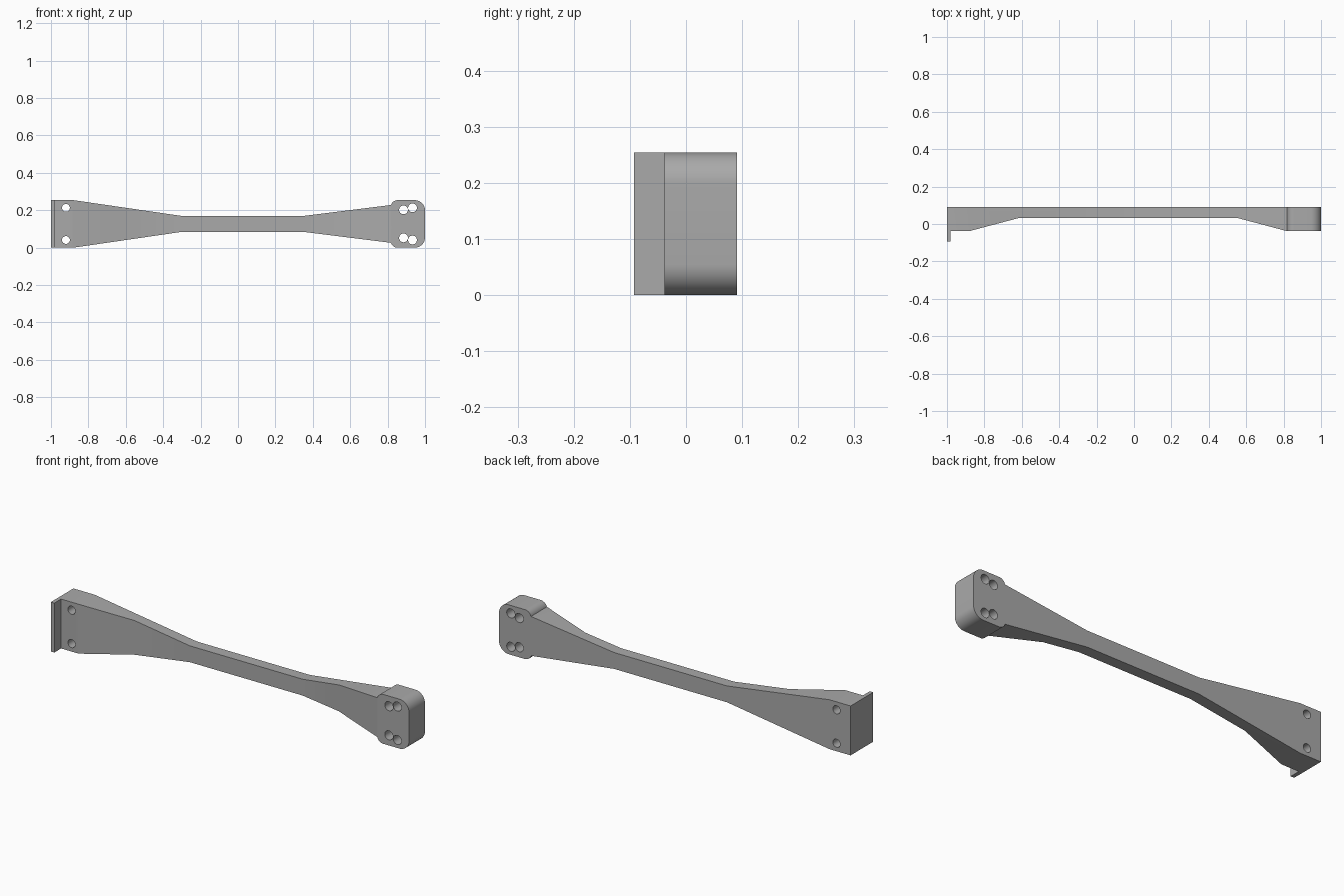
import bpy, bmesh
from math import cos, sin, pi, radians
from mathutils import Vector

cube = bpy.data.objects.get("Cube")
if cube:
    bpy.data.objects.remove(cube)

HEIGHT = 0.254
BACK, FRONT, LIP = 0.091, -0.038, -0.093

gray = bpy.data.materials.new("plain gray")
gray.use_nodes = True
gray.diffuse_color = (0.4, 0.4, 0.4, 1)
gray.node_tree.nodes["Principled BSDF"].inputs["Base Color"].default_value = (0.4, 0.4, 0.4, 1)


def prism(name, points, sweep):
    """Extrude a closed outline along a vector."""
    bm = bmesh.new()
    face = bm.faces.new([bm.verts.new(p) for p in points])
    new = bmesh.ops.extrude_face_region(bm, geom=[face])["geom"]
    bmesh.ops.translate(bm, vec=sweep, verts=[v for v in new if isinstance(v, bmesh.types.BMVert)])
    bmesh.ops.recalc_face_normals(bm, faces=bm.faces)
    mesh = bpy.data.meshes.new(name)
    bm.to_mesh(mesh)
    bm.free()
    mesh.materials.append(gray)
    obj = bpy.data.objects.new(name, mesh)
    bpy.context.collection.objects.link(obj)
    return obj


def arc(cx, cz, r, start, end, steps=12):
    angles = [radians(start + (end - start) * i / steps) for i in range(steps + 1)]
    return [(cx + r * cos(a), cz + r * sin(a)) for a in angles]


def cut(target, tool, operation):
    mod = target.modifiers.new(tool.name, "BOOLEAN")
    mod.operation, mod.solver, mod.object = operation, "EXACT", tool
    bpy.context.view_layer.objects.active = target
    bpy.ops.object.modifier_apply(modifier=mod.name)
    bpy.data.objects.remove(tool)


# Front outline: flared arm ending in a rounded mounting block
upper = [(-1, HEIGHT), (-0.88, HEIGHT), (-0.297, 0.169), (0.345, 0.169), (0.817, 0.228)]
upper += arc(0.853, HEIGHT - 0.036, 0.036, 164, 90)
upper += arc(0.945, HEIGHT - 0.055, 0.055, 90, 0)
outline = upper + [(x, HEIGHT - z) for x, z in reversed(upper)]
arm = prism("bracket_arm", [(x, -0.15, z) for x, z in outline], Vector((0, 0.3, 0)))

# Side depth: thin middle, thick ends and a locating lip
depth = [(-1, BACK), (-1, LIP), (-0.98, LIP), (-0.98, FRONT), (-0.88, FRONT),
         (-0.612, 0.033), (0.55, 0.033), (0.817, FRONT), (1.1, FRONT), (1.1, BACK)]
depth[0], depth[1] = (-1.1, BACK), (-1.1, LIP)
cut(arm, prism("depth_outline", [(x, y, -0.1) for x, y in depth], Vector((0, 0, 0.5))), "INTERSECT")

# Screw holes, mirrored about the middle height
for x, offset, r in [(-0.92, 0.086, 0.021), (0.885, 0.075, 0.0235), (0.933, 0.086, 0.0235)]:
    for side in (-1, 1):
        ring = arc(x, HEIGHT / 2 + side * offset, r, 0, 345, 23)
        cut(arm, prism("hole_cutter", [(a, -0.2, b) for a, b in ring], Vector((0, 0.4, 0))), "DIFFERENCE")

# Smooth the round corners and hole walls, keep the edges crisp
bpy.ops.object.select_all(action="DESELECT")
arm.select_set(True)
bpy.context.view_layer.objects.active = arm
bpy.ops.object.shade_smooth_by_angle(angle=radians(20))
